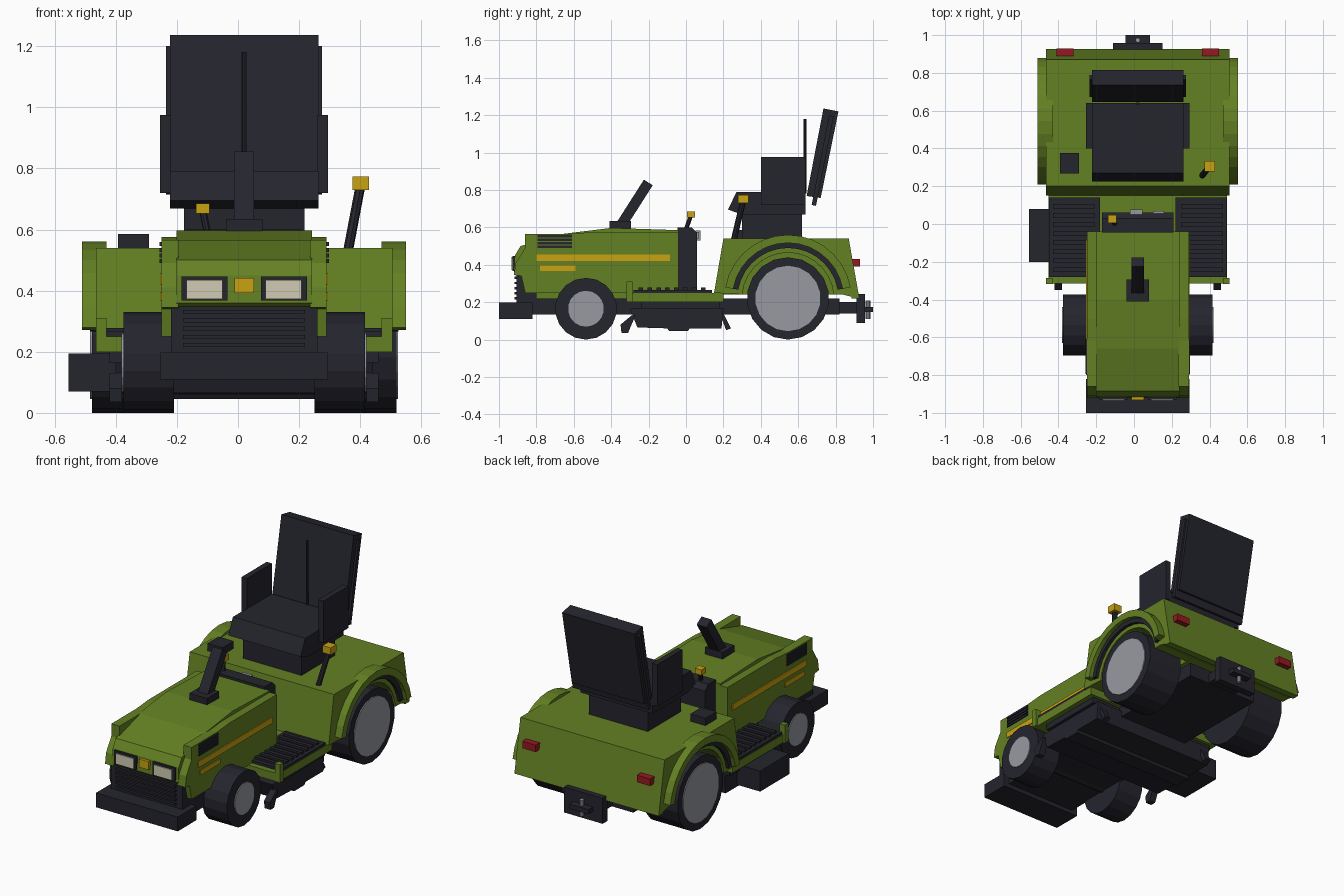
import bpy, bmesh
from math import cos, sin, radians, pi
from mathutils import Matrix, Vector

cube = bpy.data.objects.get("Cube")
if cube:
    bpy.data.objects.remove(cube, do_unlink=True)

C = 0.02  # centre line of the machine; the side chute offsets the whole


def material(name, rgb):
    m = bpy.data.materials.new(name)
    m.use_nodes = True
    m.diffuse_color = (*rgb, 1)
    m.node_tree.nodes["Principled BSDF"].inputs["Base Color"].default_value = (*rgb, 1)
    return m


GREEN = material("green_paint", (0.127, 0.22, 0.017))
DARK = material("dark_plastic", (0.018, 0.018, 0.027))
YELLOW = material("yellow_trim", (0.58, 0.36, 0.006))
GREY = material("grey_metal", (0.31, 0.32, 0.355))
CREAM = material("cream_lens", (0.64, 0.6, 0.46))
RED = material("red_lens", (0.3, 0.01, 0.014))


def finish(name, bm, mat):
    bmesh.ops.recalc_face_normals(bm, faces=bm.faces)
    me = bpy.data.meshes.new(name)
    bm.to_mesh(me)
    bm.free()
    me.materials.append(mat)
    ob = bpy.data.objects.new(name, me)
    bpy.context.collection.objects.link(ob)
    return ob


def box(name, x, y, z, mat):
    """Box from three (low, high) ranges."""
    bm = bmesh.new()
    size = Matrix.Diagonal((x[1] - x[0], y[1] - y[0], z[1] - z[0], 1))
    mid = Matrix.Translation([(r[0] + r[1]) / 2 for r in (x, y, z)])
    bmesh.ops.create_cube(bm, size=1, matrix=mid @ size)
    return finish(name, bm, mat)


def prism(name, profile, x, mat):
    """Side profile of (y, z) points extruded across x."""
    bm = bmesh.new()
    face = bm.faces.new([bm.verts.new((x[0], y, z)) for y, z in profile])
    out = bmesh.ops.extrude_face_region(bm, geom=[face])
    moved = [v for v in out["geom"] if isinstance(v, bmesh.types.BMVert)]
    bmesh.ops.translate(bm, verts=moved, vec=(x[1] - x[0], 0, 0))
    return finish(name, bm, mat)


def rod(name, a, b, radius, mat, sides=8):
    a, b = Vector(a), Vector(b)
    bm = bmesh.new()
    turn = (b - a).to_track_quat("Z", "Y").to_matrix().to_4x4()
    bmesh.ops.create_cone(bm, cap_ends=True, segments=sides, radius1=radius, radius2=radius,
                          depth=(b - a).length, matrix=Matrix.Translation((a + b) / 2) @ turn)
    return finish(name, bm, mat)


def mid(d):
    return (C - d, C + d)


def side(s, d0, d1):
    return tuple(sorted((C + s * d0, C + s * d1)))


def arc(cy, cz, r, a0, a1, n=14):
    steps = [radians(a0 + (a1 - a0) * i / n) for i in range(n + 1)]
    return [(cy + r * cos(a), cz + r * sin(a)) for a in steps]


# Chassis, bumper and grille
box("chassis", mid(0.24), (-0.86, 0.82), (0.135, 0.22), DARK)
box("front_bumper", mid(0.275), (-1, -0.82), (0.11, 0.197), DARK)
box("grille", mid(0.24), (-0.905, -0.8), (0.19, 0.35), DARK)
for i in range(5):
    z = 0.215 + i * 0.027
    box("grille_slat", mid(0.2), (-0.918, -0.9), (z, z + 0.013), DARK)

# Hood with raised side panels
prism("hood", [(-0.9, 0.345), (-0.92, 0.36), (-0.915, 0.45), (-0.885, 0.5), (-0.66, 0.565),
               (-0.4, 0.597), (-0.04, 0.585), (-0.04, 0.2), (-0.8, 0.2), (-0.8, 0.345)],
      mid(0.222), GREEN)
panel = [(-0.86, 0.565), (-0.86, 0.49), (-0.91, 0.41), (-0.92, 0.345), (-0.88, 0.34),
         (-0.86, 0.25), (-0.04, 0.25), (-0.04, 0.575), (-0.5, 0.575), (-0.62, 0.565)]

# Wheel arch shapes shared by both sides
AXLE = (0.545, 0.22)
wall = [(0.15, 0.25), (0.2, 0.54), (0.86, 0.54), (0.92, 0.22), (0.84, 0.24)]
wall += arc(*AXLE, 0.245, 5, 175)
flare = arc(*AXLE, 0.34, 10, 170) + arc(*AXLE, 0.297, 170, 10)
liner = arc(*AXLE, 0.298, 10, 170) + arc(*AXLE, 0.27, 170, 10)

for s, tag in ((1, "left"), (-1, "right")):
    prism(tag + "_hood_panel", panel, side(s, 0.215, 0.27), GREEN)
    box(tag + "_long_stripe", side(s, 0.268, 0.275), (-0.8, -0.085), (0.42, 0.456), YELLOW)
    box(tag + "_short_stripe", side(s, 0.268, 0.275), (-0.78, -0.59), (0.367, 0.395), YELLOW)
    for i in range(4):
        z = 0.49 + i * 0.0185
        box(tag + "_hood_vent", side(s, 0.268, 0.277), (-0.795, -0.61), (z, z + 0.013), DARK)

    # Headlights and tail lights
    box(tag + "_headlight_bezel", side(s, 0.055, 0.205), (-0.928, -0.88), (0.367, 0.447), DARK)
    box(tag + "_headlight_lens", side(s, 0.07, 0.188), (-0.934, -0.92), (0.372, 0.434), CREAM)
    box(tag + "_tail_light", side(s, 0.34, 0.43), (0.88, 0.93), (0.39, 0.432), RED)

    # Rear fender
    prism(tag + "_fender_wall", wall, side(s, 0.24, 0.485), GREEN)
    prism(tag + "_fender_flare", flare, side(s, 0.45, 0.53), GREEN)
    prism(tag + "_arch_liner", liner, side(s, 0.4, 0.505), DARK)

    # Wheels
    for end, y, r, hub, d0, d1 in (("rear", 0.545, 0.22, 0.175, 0.265, 0.498),
                                   ("front", -0.535, 0.165, 0.096, 0.23, 0.395)):
        at = lambda d: (C + s * d, y, r)
        rod(f"{tag}_{end}_tyre", at(d0), at(d1), r, DARK, 18)
        rod(f"{tag}_{end}_hub", at(d1 - 0.03), at(d1 + 0.006), hub, GREY, 18)
        rod(f"{tag}_{end}_axle", at(0), at(d0 + 0.02), 0.04, DARK)

    # Foot mats with ribs
    box(tag + "_foot_mat", side(s, 0.2, 0.47), (-0.28, 0.14), (0.24, 0.266), DARK)
    for i in range(8):
        y = -0.255 + i * 0.048
        box(tag + "_mat_rib", side(s, 0.23, 0.45), (y, y + 0.024), (0.26, 0.278), DARK)
    box(tag + "_step_post", side(s, 0.45, 0.485), (-0.318, -0.285), (0.2, 0.31), GREEN)

    # Mower deck guide feet
    prism(tag + "_front_foot", [(-0.29, 0.13), (-0.35, 0.08), (-0.345, 0.035), (-0.31, 0.035),
                                (-0.27, 0.13)], side(s, 0.4, 0.44), DARK)
    prism(tag + "_rear_foot", [(0.18, 0.14), (0.215, 0.05), (0.24, 0.06), (0.2, 0.14)],
          side(s, 0.36, 0.4), DARK)

    # Seat side bolster
    box(tag + "_armrest", side(s, 0.24, 0.275), (0.4, 0.64), (0.72, 0.975), DARK)

box("nose_badge", mid(0.032), (-0.932, -0.9), (0.392, 0.442), YELLOW)

# Floor and rear body
box("floor", mid(0.472), (-0.315, 0.2), (0.2, 0.25), GREEN)
prism("rear_body", [(0.15, 0.24), (0.2, 0.54), (0.86, 0.54), (0.92, 0.22), (0.84, 0.24)],
      mid(0.245), GREEN)
prism("rear_panel", [(0.84, 0.54), (0.87, 0.54), (0.927, 0.22), (0.885, 0.22)], mid(0.485), GREEN)

# Mower deck and side chute
prism("mower_deck", [(-0.3, 0.165), (-0.26, 0.065), (-0.1, 0.06), (-0.09, 0.045), (0.01, 0.045),
                     (0.02, 0.06), (0.19, 0.06), (0.2, 0.17)], mid(0.42), DARK)
box("deck_top", mid(0.44), (-0.24, 0.18), (0.165, 0.2), DARK)
prism("discharge_chute", [(-0.2, 0.07), (-0.2, 0.195), (0.08, 0.195), (0.08, 0.07)],
      side(-1, 0.38, 0.575), DARK)

# Dashboard, gauges and throttle
prism("dashboard", [(-0.045, 0.25), (-0.045, 0.6), (0.03, 0.6), (0.06, 0.57), (0.06, 0.25)],
      mid(0.19), DARK)
box("ignition_switch", (-0.02, 0.045), (0.05, 0.078), (0.53, 0.582), GREY)
box("gauge", (0.1, 0.16), (0.05, 0.07), (0.54, 0.575), GREY)
rod("throttle_stem", (-0.1, 0, 0.59), (-0.115, 0.025, 0.66), 0.012, DARK)
box("throttle_knob", (-0.137, -0.093), (0.005, 0.048), (0.652, 0.685), YELLOW)

# Steering column
box("column_base", mid(0.06), (-0.41, -0.295), (0.58, 0.635), DARK)
prism("column", [(-0.375, 0.62), (-0.225, 0.855), (-0.178, 0.825), (-0.315, 0.61)],
      mid(0.033), DARK)

# Seat
box("seat_base", mid(0.197), (0.3, 0.62), (0.53, 0.68), DARK)
prism("seat_cushion", [(0.225, 0.695), (0.27, 0.79), (0.64, 0.79), (0.64, 0.668), (0.3, 0.668)],
      mid(0.243), DARK)
prism("seat_back", [(0.645, 0.768), (0.735, 1.236), (0.815, 1.22), (0.72, 0.757)],
      mid(0.243), DARK)
prism("seat_back_shell", [(0.672, 0.72), (0.765, 1.2), (0.79, 1.195), (0.695, 0.715)],
      mid(0.255), DARK)
rod("seat_spine", (C, 0.637, 0.78), (C, 0.637, 1.18), 0.008, DARK)

# Lever and switch pad on the fender
rod("lift_lever", (0.36, 0.255, 0.53), (0.4, 0.305, 0.74), 0.016, DARK)
box("lift_knob", (0.374, 0.429), (0.278, 0.333), (0.73, 0.773), YELLOW)
box("fender_pad", (-0.393, -0.292), (0.268, 0.375), (0.53, 0.585), DARK)

# Tow hitch
box("hitch_plate", mid(0.13), (0.912, 0.957), (0.09, 0.245), DARK)
box("hitch_arm", mid(0.1), (0.8, 0.92), (0.14, 0.2), DARK)
box("hitch_tongue", mid(0.064), (0.95, 1), (0.147, 0.175), DARK)
rod("hitch_pin", (C, 0.973, 0.11), (C, 0.973, 0.21), 0.013, GREY)
